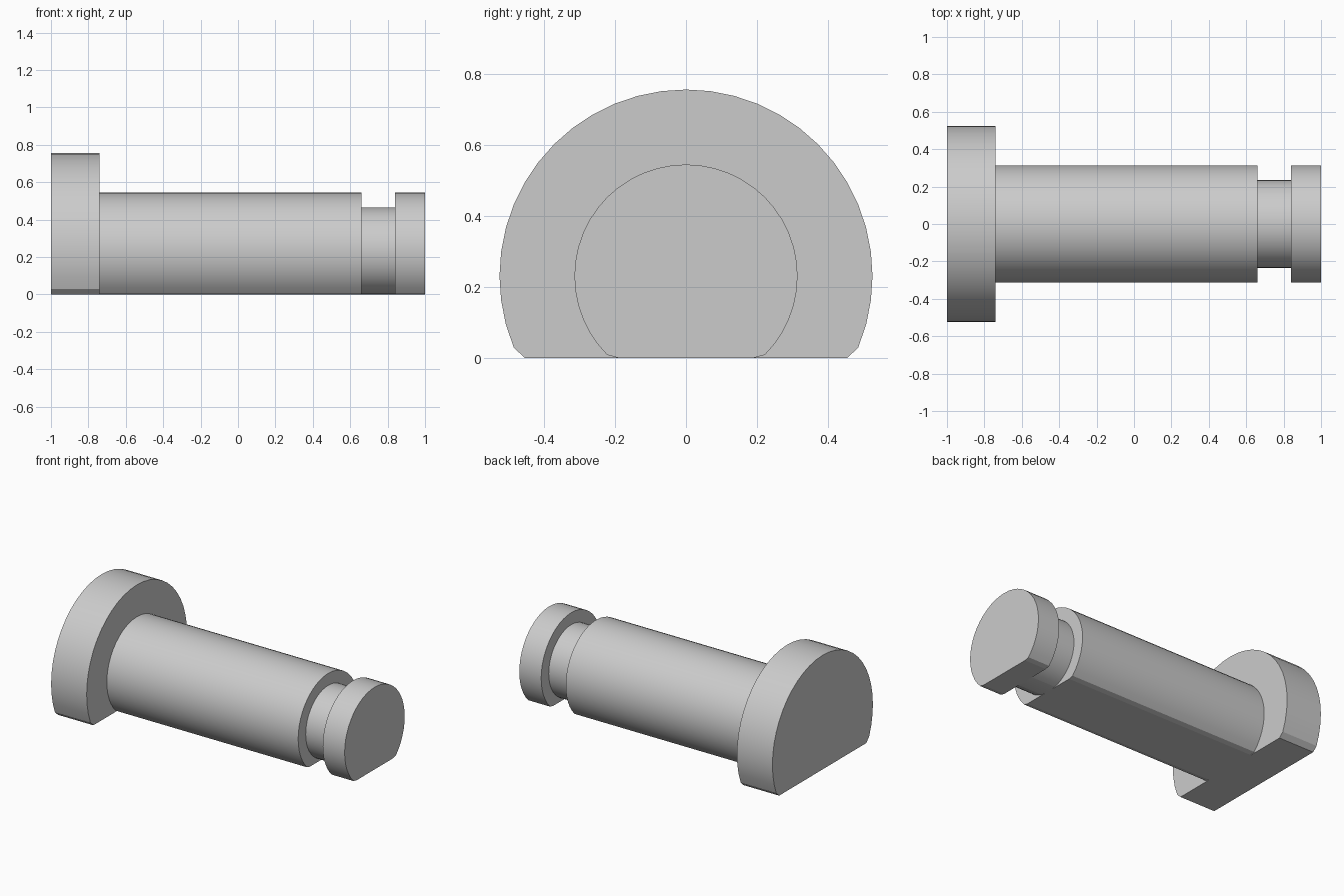
import bpy, bmesh
from math import sin, cos, tau, radians

if "Cube" in bpy.data.objects:
    bpy.data.objects.remove(bpy.data.objects["Cube"], do_unlink=True)

SIDES = 48
AXIS_HEIGHT = 0.23

# Lathe profile along x: (position, radius) for head, shaft, groove and tip
profile = [(-1, 0.525), (-0.74, 0.525), (-0.74, 0.314), (0.66, 0.314),
           (0.66, 0.235), (0.84, 0.235), (0.84, 0.314), (1, 0.314)]

metal = bpy.data.materials.new("light grey metal")
metal.use_nodes = True
colour = (0.6, 0.6, 0.6, 1)
metal.diffuse_color = colour
metal.node_tree.nodes["Principled BSDF"].inputs["Base Color"].default_value = colour


def ring(bm, x, radius):
    """Circle around the axis, pressed flat where it would pass below the base."""
    angles = [tau * i / SIDES for i in range(SIDES)]
    return [bm.verts.new((x, radius * cos(a), max(0, AXIS_HEIGHT + radius * sin(a))))
            for a in angles]


# Turned body with end caps
bm = bmesh.new()
rings = [ring(bm, x, r) for x, r in profile]
for a, b in zip(rings, rings[1:]):
    for i in range(SIDES):
        j = (i + 1) % SIDES
        bm.faces.new((a[i], a[j], b[j], b[i]))
bm.faces.new(rings[0])
bm.faces.new(rings[-1])
bmesh.ops.recalc_face_normals(bm, faces=bm.faces)

# Remove step faces that the flat base has collapsed to nothing
collapsed = [f for f in bm.faces if f.calc_area() < 1e-7]
bmesh.ops.delete(bm, geom=collapsed, context="FACES")

mesh = bpy.data.meshes.new("flat_sided_pin")
bm.to_mesh(mesh)
bm.free()
mesh.materials.append(metal)
pin = bpy.data.objects.new("flat_sided_pin", mesh)
bpy.context.collection.objects.link(pin)

# Smooth round walls, crisp steps and flat
bpy.ops.object.select_all(action="DESELECT")
pin.select_set(True)
bpy.context.view_layer.objects.active = pin
bpy.ops.object.shade_smooth_by_angle(angle=radians(12))
